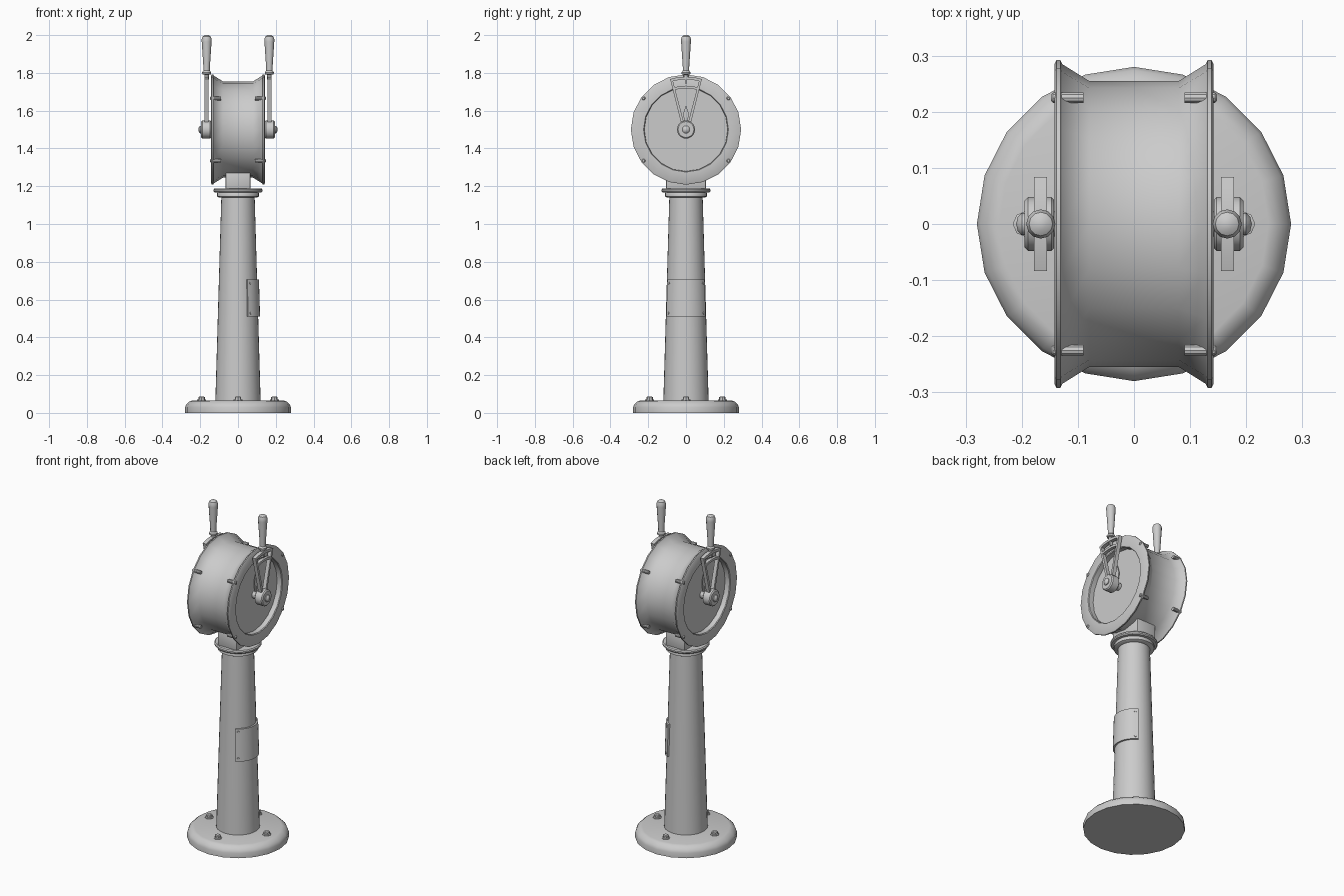
import bpy, bmesh, math
from mathutils import Matrix, Vector

if "Cube" in bpy.data.objects:
    bpy.data.objects.remove(bpy.data.objects["Cube"])


def finish(name, bm, mat=None, angle=35):
    bmesh.ops.remove_doubles(bm, verts=bm.verts, dist=1e-5)
    bmesh.ops.recalc_face_normals(bm, faces=bm.faces)
    if mat:
        bm.transform(mat)
    me = bpy.data.meshes.new(name)
    bm.to_mesh(me)
    bm.free()
    ob = bpy.data.objects.new(name, me)
    bpy.context.collection.objects.link(ob)
    bpy.ops.object.select_all(action='DESELECT')
    ob.select_set(True)
    bpy.context.view_layer.objects.active = ob
    bpy.ops.object.shade_smooth_by_angle(angle=math.radians(angle))
    return ob


def lathe(name, profile, n=20, mat=None):
    """Revolve (radius, height) points about z."""
    bm = bmesh.new()
    vs = [bm.verts.new((r, 0, z)) for r, z in profile]
    es = [bm.edges.new(p) for p in zip(vs, vs[1:])]
    bmesh.ops.spin(bm, geom=vs + es, cent=(0, 0, 0), axis=(0, 0, 1),
                   angle=2 * math.pi, steps=n, use_merge=True)
    return finish(name, bm, mat)


def box(name, size, centre, bevel=0.0):
    bm = bmesh.new()
    bmesh.ops.create_cube(bm, size=1)
    bm.transform(Matrix.Translation(centre) @ Matrix.Diagonal((*size, 1)))
    if bevel:
        bmesh.ops.bevel(bm, geom=bm.edges[:], offset=bevel, segments=2, affect='EDGES', profile=0.5)
    return finish(name, bm)


def plate(name, outer, x0, x1, inner=None):
    """Flat plate in the y-z plane about the drum axis; inner loop makes a hole."""
    bm = bmesh.new()
    loop = lambda pts, x: [bm.verts.new((x, y, 1.5 + z)) for y, z in pts]
    n = len(outer)
    o0, o1 = loop(outer, x0), loop(outer, x1)
    pairs = [(o0, o1)]
    if inner:
        i0, i1 = loop(inner, x0), loop(inner, x1)
        pairs += [(i0, i1), (o0, i0), (o1, i1)]
    else:
        bm.faces.new(o0)
        bm.faces.new(o1)
    for a, b in pairs:
        for i in range(n):
            j = (i + 1) % n
            bm.faces.new((a[i], a[j], b[j], b[i]))
    return finish(name, bm)


def arc(r, half, n=7):
    """Points of an arc above the axis, from -half to +half degrees."""
    ang = [math.radians(-half + 2 * half * i / (n - 1)) for i in range(n)]
    return [(r * math.sin(a), r * math.cos(a)) for a in ang]


# Pedestal
lathe("base", [(0, 0), (0.28, 0), (0.28, 0.03), (0.274, 0.045), (0.255, 0.062), (0.24, 0.066), (0, 0.066)])
lathe("column", [(0, 0.06), (0.12, 0.06), (0.088, 1.15), (0, 1.15)], 32)
lathe("collar", [(0, 1.14), (0.1, 1.14), (0.112, 1.146), (0.112, 1.162), (0.108, 1.168), (0.125, 1.168),
                 (0.13, 1.174), (0.13, 1.182), (0.125, 1.188), (0, 1.188)], 24)
box("neck_block", (0.13, 0.21, 0.1), (0, 0, 1.232), 0.006)

# Base bolts
for i in range(4):
    a = i * math.pi / 2
    lathe(f"base_bolt_{i}", [(0, 0.06), (0.023, 0.06), (0.023, 0.07), (0.017, 0.072), (0.017, 0.083),
                             (0.012, 0.087), (0, 0.087)], 8,
          Matrix.Translation((0.193 * math.cos(a), 0.193 * math.sin(a), 0)))

# Curved access panel on the +x side, following the column taper
col_r = lambda z: 0.12 - 0.032 * (z - 0.06) / 1.09
bm = bmesh.new()
rows = []
for i in range(13):
    a = math.radians(-63 + 126 * i / 12)
    rows.append([bm.verts.new(((col_r(z) + d) * math.cos(a), (col_r(z) + d) * math.sin(a), z))
                 for z, d in ((0.51, -0.004), (0.51, 0.01), (0.705, 0.01), (0.705, -0.004))])
for a, b in zip(rows, rows[1:]):
    for k in range(4):
        bm.faces.new((a[k], a[(k + 1) % 4], b[(k + 1) % 4], b[k]))
bm.faces.new(rows[0])
bm.faces.new(rows[-1])
finish("access_panel", bm)
for deg in (-54, 54):
    for z in (0.528, 0.687):
        lathe("panel_screw", [(0, 0), (0.007, 0), (0.006, 0.003), (0, 0.004)], 8,
              Matrix.Rotation(math.radians(deg), 4, 'Z')
              @ Matrix.Translation((col_r(z) + 0.0095, 0, z)) @ Matrix.Rotation(math.pi / 2, 4, 'Y'))

# Drum with flared ends, rims and recessed dials, revolved about x
half = [(0, 0.108), (0.221, 0.108), (0.221, 0.138), (0.225, 0.142), (0.285, 0.142), (0.292, 0.138),
        (0.292, 0.131), (0.285, 0.128), (0.255, 0.08)]
to_x = Matrix.Translation((0, 0, 1.5)) @ Matrix.Rotation(math.pi / 2, 4, 'Y')
lathe("drum", half + [(r, -x) for r, x in reversed(half)], 20, to_x)

for s, side in ((1, "right"), (-1, "left")):
    axis = Matrix.Translation((0, 0, 1.5)) @ Matrix.Rotation(s * math.pi / 2, 4, 'Y')

    # Hub, shaft and end pin
    lathe(f"{side}_shaft", [(0, 0.1), (0.022, 0.1), (0.022, 0.15), (0, 0.15)], 12, axis)
    lathe(f"{side}_hub", [(0, 0.143), (0.044, 0.143), (0.048, 0.147), (0.048, 0.189), (0.042, 0.195),
                          (0, 0.195)], 20, axis)
    lathe(f"{side}_hub_pin", [(0, 0.19), (0.02, 0.19), (0.02, 0.2), (0.013, 0.207), (0, 0.21)], 12, axis)

    # Clamp pins through the rim
    for dy in (-0.225, 0.225):
        for dz in (-0.165, 0.165):
            lathe(f"{side}_rim_pin", [(0, 0.09), (0.01, 0.09), (0.01, 0.144), (0.006, 0.148), (0, 0.148)], 10,
                  Matrix.Translation((0, dy, dz)) @ axis)

    # Pointer frame with cross band, tick and dial needle
    plate(f"{side}_pointer_frame", [(-0.026, 0.035)] + arc(0.28, 17.5) + [(0.026, 0.035)], s * 0.155, s * 0.178,
          [(-0.012, 0.04)] + arc(0.265, 15) + [(0.012, 0.04)])
    plate(f"{side}_cross_band", arc(0.232, 15.5) + arc(0.218, 15.5)[::-1], s * 0.157, s * 0.176)
    plate(f"{side}_tick", [(-0.006, 0.268), (0.006, 0.268), (0.003, 0.24), (-0.003, 0.24)], s * 0.158, s * 0.175)
    plate(f"{side}_needle", [(-0.006, 0), (-0.014, 0.085), (0, 0.13), (0.014, 0.085), (0.006, 0)],
          s * 0.116, s * 0.121)

    # Hand grip
    lathe(f"{side}_grip", [(0, 1.765), (0.012, 1.765), (0.012, 1.79), (0.023, 1.793), (0.024, 1.803), (0.017, 1.812),
                           (0.017, 1.83), (0.026, 1.965), (0.026, 1.98), (0.021, 1.993), (0.01, 2.0), (0, 2.0)],
          12, Matrix.Translation((s * 0.166, 0, 0)))
